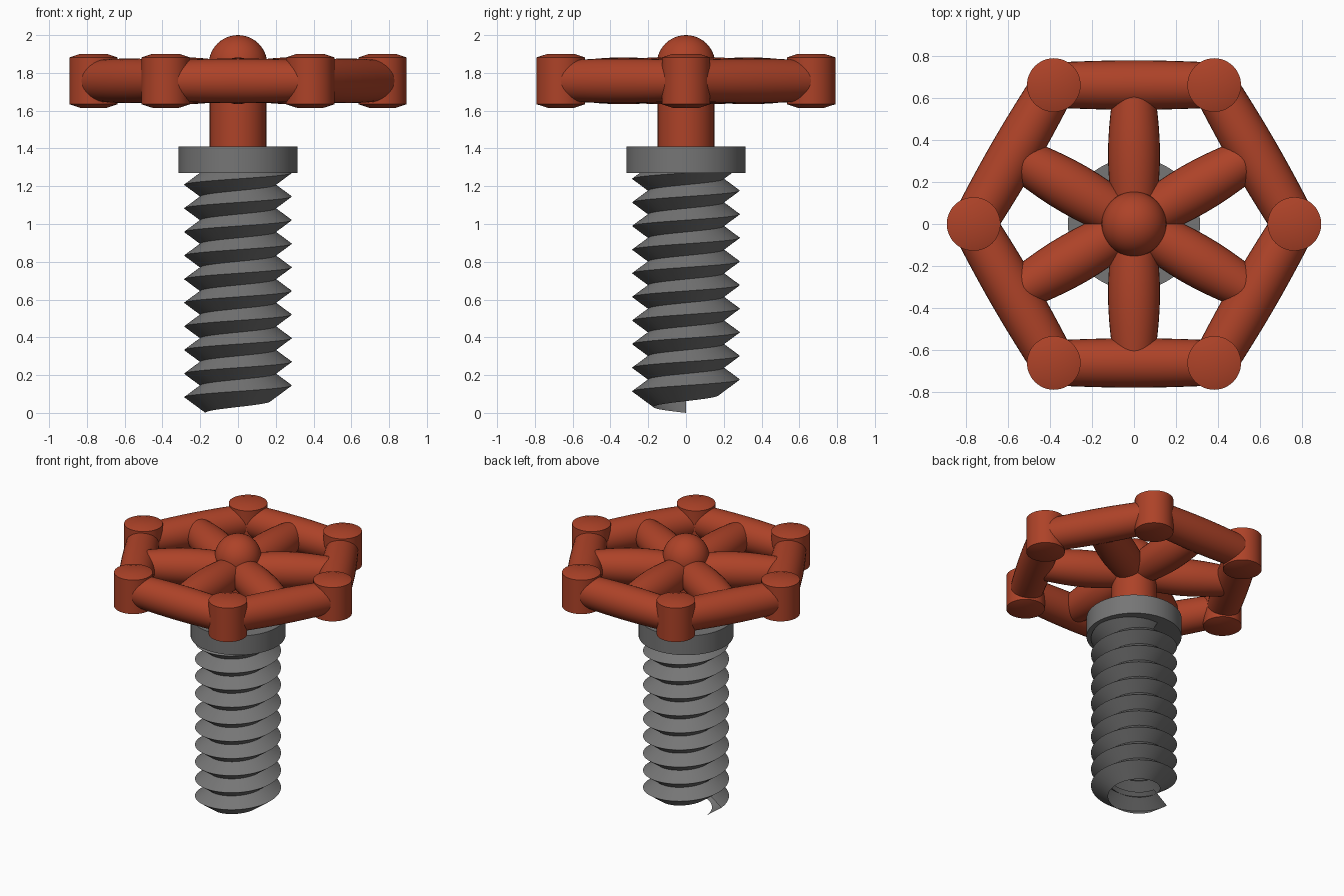
import bpy, bmesh, math
from mathutils import Matrix, Vector

cube = bpy.data.objects.get("Cube")
if cube:
    bpy.data.objects.remove(cube, do_unlink=True)


def make_material(name, color):
    mat = bpy.data.materials.new(name)
    mat.use_nodes = True
    mat.diffuse_color = color
    mat.node_tree.nodes["Principled BSDF"].inputs["Base Color"].default_value = color
    return mat


RED = make_material("brick red paint", (0.42, 0.055, 0.021, 1))
GREY = make_material("dark grey steel", (0.18, 0.18, 0.18, 1))


def lathe(name, mat, profile, turns=1, pitch=0, start=0, steps=48, matrix=Matrix()):
    """Sweep a (radius, height) profile, listed bottom to top, around z."""
    bm = bmesh.new()
    rings = []
    for i in range(round(turns * steps) + 1):
        a = start + math.tau * i / steps
        rise = pitch * i / steps
        rings.append([bm.verts.new((r * math.cos(a), r * math.sin(a), z + rise))
                      for r, z in profile])
    for lo, hi in zip(rings, rings[1:]):
        for j in range(len(profile) - 1):
            bm.faces.new((lo[j], hi[j], hi[j + 1], lo[j + 1]))
    bmesh.ops.remove_doubles(bm, verts=bm.verts, dist=1e-5)
    bmesh.ops.dissolve_degenerate(bm, edges=bm.edges, dist=1e-5)
    mesh = bpy.data.meshes.new(name)
    bm.to_mesh(mesh)
    bm.free()
    mesh.materials.append(mat)
    mesh.shade_smooth()
    mesh.set_sharp_from_angle(angle=math.radians(35))
    obj = bpy.data.objects.new(name, mesh)
    obj.matrix_world = matrix
    bpy.context.collection.objects.link(obj)
    return obj


def bar(name, a, b, end_radius, mid_radius):
    """Round bar from a to b, swelling gently in the middle."""
    axis = b - a
    n = 10
    profile = [(end_radius + (mid_radius - end_radius) * math.sin(math.pi * k / n),
                axis.length * k / n) for k in range(n + 1)]
    turn = axis.to_track_quat('Z', 'Y').to_matrix().to_4x4()
    return lathe(name, RED, profile, steps=32, matrix=Matrix.Translation(a) @ turn)


def polar(radius, degrees, z):
    t = math.radians(degrees)
    return Vector((radius * math.cos(t), radius * math.sin(t), z))


# Hollow screw thread, one V profile swept up a helix
CORE, CREST, HALF, PITCH = 0.172, 0.285, 0.083, 0.125
lathe("screw_thread", GREY, [(CORE, 0), (CREST, HALF), (CORE, 2 * HALF)],
      turns=9.75, pitch=PITCH, start=math.pi, steps=64)

# Collar and stem
lathe("collar", GREY, [(0, 1.27), (0.315, 1.27), (0.315, 1.41), (0, 1.41)], steps=64)
lathe("stem", RED, [(0, 1.4), (0.15, 1.4), (0.15, 1.85), (0, 1.85)])

# Hub ball
R = 0.155
lathe("hub_ball", RED, [(R * math.cos(t), 1.845 + R * math.sin(t))
                        for t in (math.pi * (k / 20 - 0.5) for k in range(21))])

# Hand wheel: joints, rim bars and spokes
WHEEL, Z = 0.765, 1.758
joint = [(0, -0.143), (0.07, -0.143), (0.128, -0.124),
         (0.128, 0.124), (0.07, 0.143), (0, 0.143)]
for k in range(6):
    ang = 60 * k
    lathe(f"rim_joint_{k + 1}", RED, joint, matrix=Matrix.Translation(polar(WHEEL, ang, Z)))
    bar(f"rim_bar_{k + 1}", polar(WHEEL, ang, Z), polar(WHEEL, ang + 60, Z), 0.108, 0.118)
    bar(f"spoke_{k + 1}", polar(0, 0, Z), polar(WHEEL * 0.866, ang + 30, Z), 0.095, 0.124)
